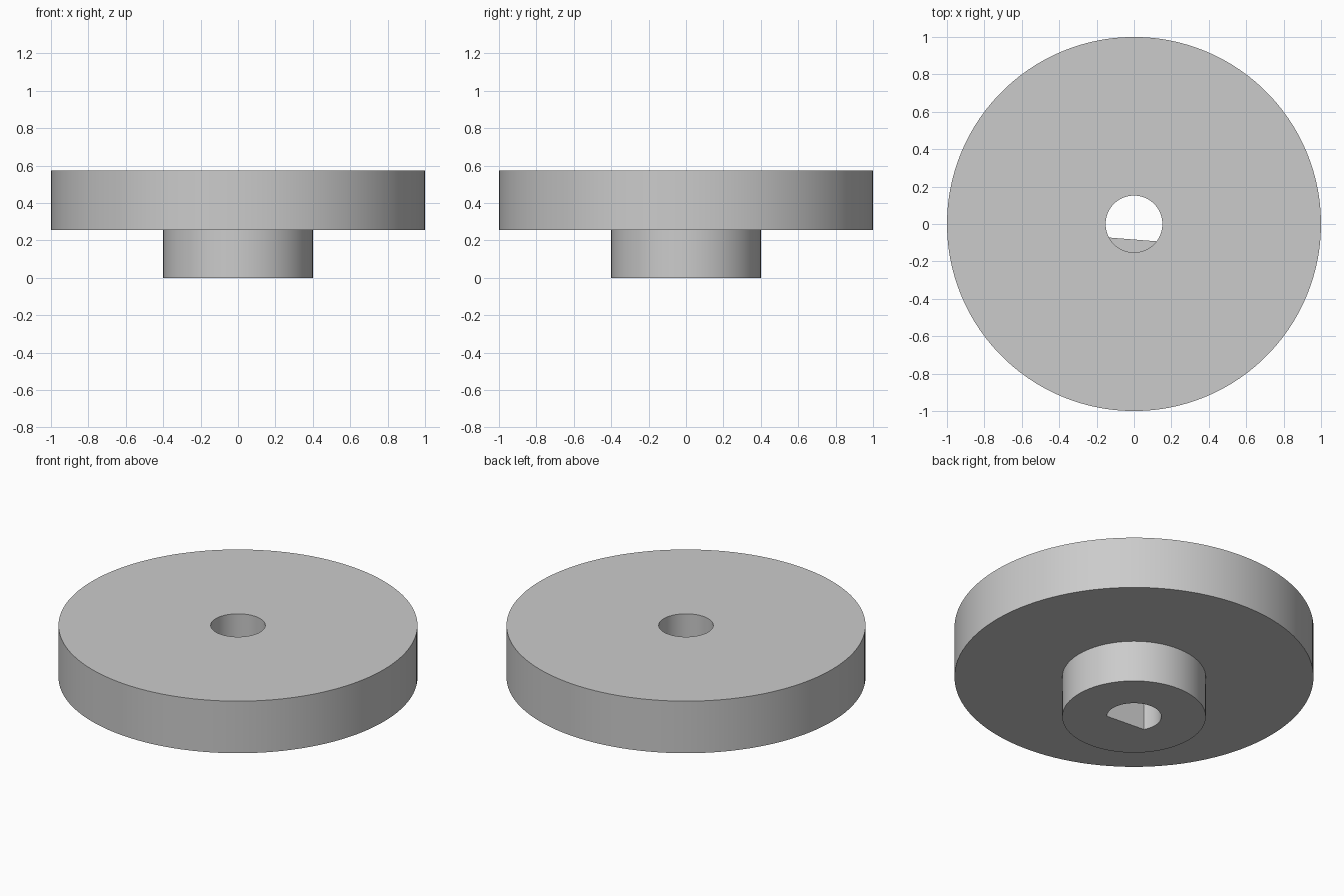
import bpy
import bmesh
from math import cos, sin, radians

cube = bpy.data.objects.get("Cube")
if cube:
    bpy.data.objects.remove(cube, do_unlink=True)

SEGMENTS = 120
HEIGHT, STEP = 0.575, 0.255          # full height, underside of the disc
DISC_R, HUB_R, BORE_R = 1.0, 0.4, 0.152
FLAT_ANGLE = radians(265.5)          # direction the flat of the bore faces away from
FLAT_DIST = BORE_R * cos(radians(57))

grey = bpy.data.materials.new("plain grey")
grey.use_nodes = True
grey.diffuse_color = (0.6, 0.6, 0.6, 1)
grey.node_tree.nodes["Principled BSDF"].inputs["Base Color"].default_value = (0.6, 0.6, 0.6, 1)


def ring(bm, radius, z, flat=False):
    """Loop of vertices, optionally cut to a D shape."""
    verts = []
    for i in range(SEGMENTS):
        turn = radians(360 * i / SEGMENTS)
        r = radius
        if flat and cos(turn) > 0:
            r = min(r, FLAT_DIST / cos(turn))
        a = FLAT_ANGLE + turn
        verts.append(bm.verts.new((r * cos(a), r * sin(a), z)))
    return verts


# Disc, hub and stepped bore as one closed body
bm = bmesh.new()
rings = [
    ring(bm, DISC_R, HEIGHT),
    ring(bm, DISC_R, STEP),
    ring(bm, HUB_R, STEP),
    ring(bm, HUB_R, 0),
    ring(bm, BORE_R, 0, flat=True),
    ring(bm, BORE_R, STEP, flat=True),
    ring(bm, BORE_R, STEP),
    ring(bm, BORE_R, HEIGHT),
]
for k, a in enumerate(rings):
    b = rings[(k + 1) % len(rings)]
    for i in range(SEGMENTS):
        j = (i + 1) % SEGMENTS
        bm.faces.new((a[i], b[i], b[j], a[j]))

# Close the ledge where the D bore meets the round bore
bmesh.ops.remove_doubles(bm, verts=bm.verts, dist=0.0002)
bmesh.ops.recalc_face_normals(bm, faces=bm.faces)

mesh = bpy.data.meshes.new("disc_with_hub")
bm.to_mesh(mesh)
bm.free()
mesh.materials.append(grey)
body = bpy.data.objects.new("disc_with_hub", mesh)
bpy.context.collection.objects.link(body)

bpy.ops.object.select_all(action="DESELECT")
body.select_set(True)
bpy.context.view_layer.objects.active = body
bpy.ops.object.shade_smooth_by_angle(angle=radians(30))
